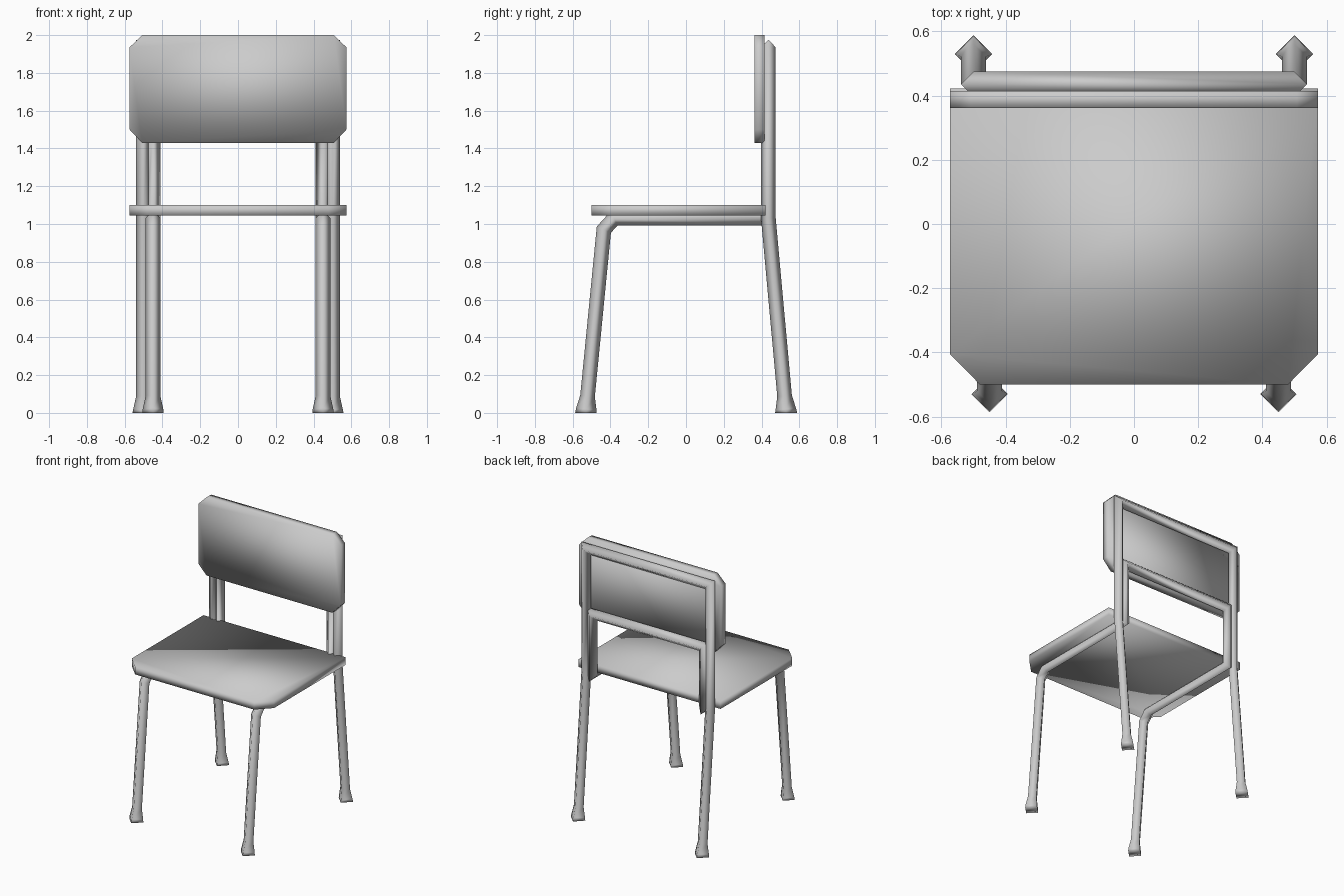
import bpy, bmesh
from mathutils import Vector

if "Cube" in bpy.data.objects:
    bpy.data.objects.remove(bpy.data.objects["Cube"])


def finish(bm, name):
    bmesh.ops.recalc_face_normals(bm, faces=bm.faces)
    me = bpy.data.meshes.new(name)
    bm.to_mesh(me)
    bm.free()
    me.shade_smooth()
    ob = bpy.data.objects.new(name, me)
    bpy.context.collection.objects.link(ob)
    return ob


def slab(name, outline, extrude):
    # flat panel: outline polygon pushed along a vector
    bm = bmesh.new()
    face = bm.faces.new([bm.verts.new(p) for p in outline])
    ext = bmesh.ops.extrude_face_region(bm, geom=[face])
    verts = [g for g in ext["geom"] if isinstance(g, bmesh.types.BMVert)]
    bmesh.ops.translate(bm, verts=verts, vec=extrude)
    return finish(bm, name)


def project(off, along, normal):
    # slide an offset along a direction until it lies on the plane
    return off - along * (off.dot(normal) / along.dot(normal))


def tube(name, half_path, half_scale, r=0.039):
    # four-sided mitred tube, one half of the path mirrored in x
    pts = [Vector(p) for p in half_path]
    pts += [Vector((-p.x, p.y, p.z)) for p in reversed(pts)]
    scales = half_scale + half_scale[::-1]
    up = Vector((0, 0, 1))
    offs = [Vector((r, 0, 0)), Vector((0, r, 0)), Vector((-r, 0, 0)), Vector((0, -r, 0))]
    dirs = [(b - a).normalized() for a, b in zip(pts, pts[1:])]
    bm = bmesh.new()
    rings = []
    for i, p in enumerate(pts):
        if i in (0, len(pts) - 1):
            normal = up
        else:
            normal = (dirs[i - 1] + dirs[i]).normalized()
        d_in = dirs[max(i - 1, 0)]
        d_out = dirs[min(i, len(dirs) - 1)]
        ring = [project(o, d_in, normal) for o in offs]
        rings.append([bm.verts.new(p + o * scales[i]) for o in ring])
        offs = [project(o, d_out, d_out) for o in ring]
    for a, b in zip(rings, rings[1:]):
        for k in range(4):
            j = (k + 1) % 4
            bm.faces.new((a[k], a[j], b[j], b[k]))
    bm.faces.new(rings[0])
    bm.faces.new(rings[-1])
    return finish(bm, name)


def leg_points(x, foot_y, knee_y, knee_z):
    # flared foot, then the straight leg up to its bend
    return [(x, foot_y + (knee_y - foot_y) * z / knee_z, z)
            for z in (0, 0.02, 0.09, knee_z)]


# seat with clipped front corners
W = 0.574
slab("seat", [(-W, 0.422, 1.045), (-W, -0.405, 1.045), (-0.48, -0.5, 1.045),
              (0.48, -0.5, 1.045), (W, -0.405, 1.045), (W, 0.422, 1.045)],
     (0, 0, 0.055))

# backrest with four clipped corners
corners = [(W, 1.5), (W, 1.935), (0.508, 2.0)]
right = [(0.508, 1.43)] + corners
outline = right + [(-x, z) for x, z in reversed(right)]
slab("backrest", [(x, 0.362, z) for x, z in outline], (0, 0.053, 0))

# front legs, seat rails and lower back bar in one tube
tube("front_frame",
     leg_points(0.45, -0.53, -0.435, 0.97)
     + [(0.45, -0.38, 1.03), (0.45, 0.436, 1.03), (0.45, 0.436, 1.47)],
     [1.45, 1.4, 1, 1, 1, 1, 1])

# rear legs, posts and top bar in one tube
tube("rear_frame",
     leg_points(0.5, 0.53, 0.436, 1.03) + [(0.5, 0.436, 1.936)],
     [1.5, 1.4, 1, 1, 1])
